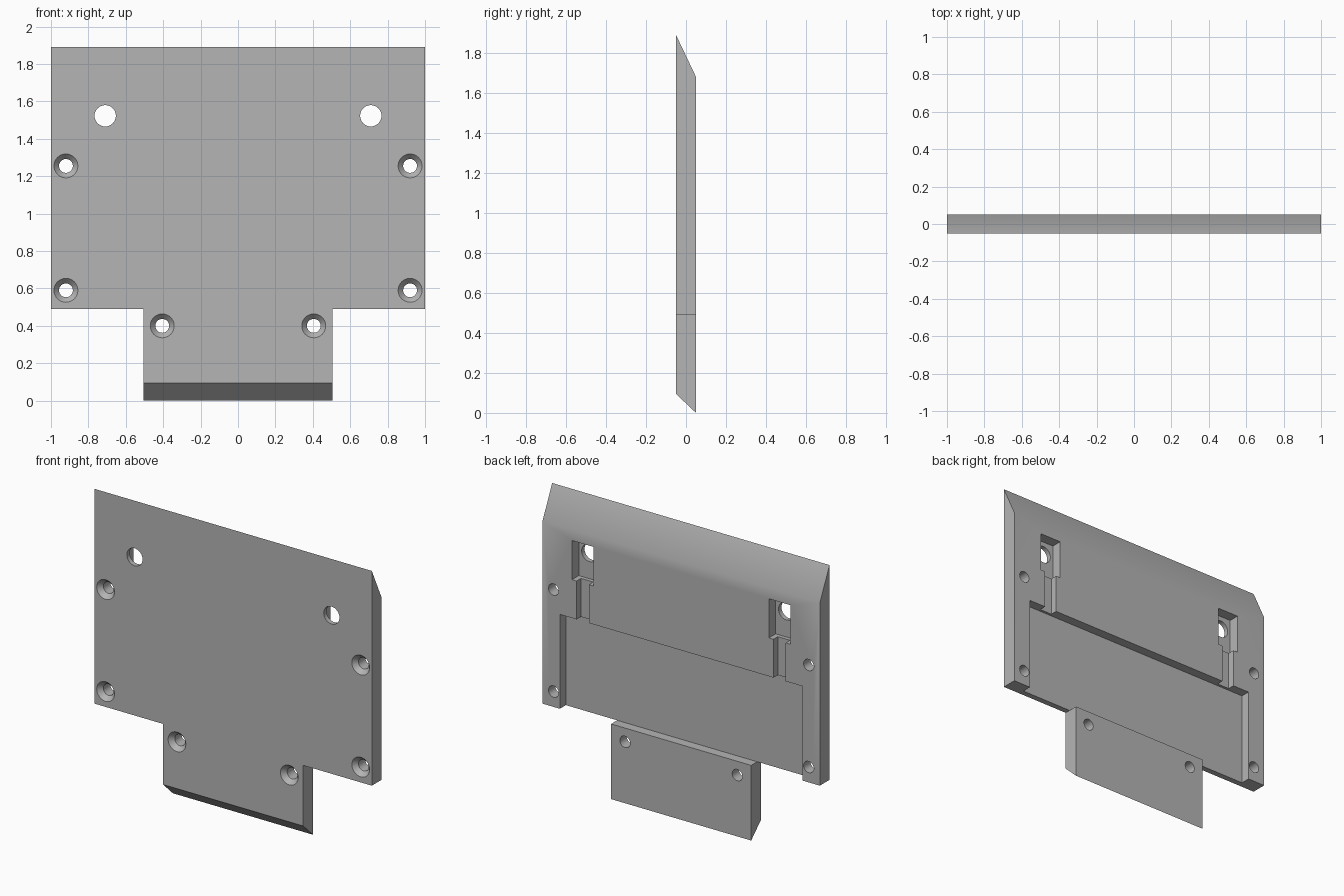
import bpy, bmesh
from mathutils import Matrix

if "Cube" in bpy.data.objects:
    bpy.data.objects.remove(bpy.data.objects["Cube"], do_unlink=True)

FRONT, BACK = -0.05, 0.05

grey = bpy.data.materials.new("plain grey")
grey.use_nodes = True
grey.diffuse_color = (0.46, 0.46, 0.46, 1)
grey.node_tree.nodes["Principled BSDF"].inputs["Base Color"].default_value = grey.diffuse_color


def make_object(name, bm):
    bmesh.ops.recalc_face_normals(bm, faces=bm.faces)
    mesh = bpy.data.meshes.new(name)
    bm.to_mesh(mesh)
    bm.free()
    mesh.materials.append(grey)
    obj = bpy.data.objects.new(name, mesh)
    bpy.context.scene.collection.objects.link(obj)
    return obj


def outline(top, bottom):
    """T-shaped outline: wide plate above a narrow tab."""
    half = [(0.505, bottom), (0.505, 0.49), (1, 0.49), (1, top)]
    return half + [(-x, z) for x, z in reversed(half)]


def cut(target, bm):
    cutter = make_object("cutter", bm)
    cutter.hide_render = True
    mod = target.modifiers.new("cut", 'BOOLEAN')
    mod.operation = 'DIFFERENCE'
    mod.solver = 'EXACT'
    mod.object = cutter
    bpy.context.view_layer.objects.active = target
    bpy.ops.object.modifier_apply(modifier=mod.name)
    bpy.data.objects.remove(cutter, do_unlink=True)


def cut_box(target, x0, x1, z0, z1, floor):
    """Pocket sunk from the back down to the given floor."""
    bm = bmesh.new()
    back = BACK + 0.05
    bmesh.ops.create_cube(bm, size=1, matrix=Matrix.Translation(
        ((x0 + x1) / 2, (floor + back) / 2, (z0 + z1) / 2))
        @ Matrix.Diagonal((x1 - x0, back - floor, z1 - z0, 1)))
    cut(target, bm)


def cut_round(target, x, z, profile, sides=32):
    """Round hole along y, lofted through (y, radius) stations."""
    bm = bmesh.new()
    rings = []
    for y, r in profile:
        ring = bmesh.ops.create_circle(
            bm, segments=sides, radius=r,
            matrix=Matrix.Translation((x, y, z)) @ Matrix.Rotation(1.5707963, 4, 'X'))
        rings.append(ring["verts"])
    for a, b in zip(rings, rings[1:]):
        for i in range(sides):
            j = (i + 1) % sides
            bm.faces.new((a[i], a[j], b[j], b[i]))
    bm.faces.new(rings[0])
    bm.faces.new(rings[-1])
    cut(target, bm)


# Plate with sloped top and bottom edges
bm = bmesh.new()
front = [bm.verts.new((x, FRONT, z)) for x, z in outline(1.89, 0.095)]
back = [bm.verts.new((x, BACK, z)) for x, z in outline(1.68, 0)]
bm.faces.new(front)
bm.faces.new(back)
for i in range(len(front)):
    j = (i + 1) % len(front)
    bm.faces.new((front[i], front[j], back[j], back[i]))
plate = make_object("mounting_plate", bm)

# Wide recess across the back, open at the bottom of the wings
cut_box(plate, -0.875, 0.875, 0.49, 1.105, -0.012)

# Countersunk screw holes
sink = [(FRONT - 0.02, 0.064), (FRONT, 0.064), (FRONT + 0.03, 0.037), (BACK + 0.02, 0.037)]
bore = [(FRONT - 0.02, 0.057), (BACK + 0.02, 0.057)]
for side in (-1, 1):
    for x, z in ((0.92, 1.255), (0.92, 0.59), (0.405, 0.4)):
        cut_round(plate, side * x, z, sink)
    # Latch pocket, its channel into the recess, and the through hole
    c = side * 0.71
    cut_box(plate, c - 0.077, c + 0.077, 1.355, 1.61, -0.02)
    cut_box(plate, c - 0.044, c + 0.044, 1.05, 1.4, 0.005)
    cut_round(plate, c, 1.523, bore)

# Smooth hole walls, sharp plate edges
bpy.ops.object.select_all(action='DESELECT')
plate.select_set(True)
bpy.context.view_layer.objects.active = plate
bpy.ops.object.shade_smooth_by_angle(angle=0.5)
